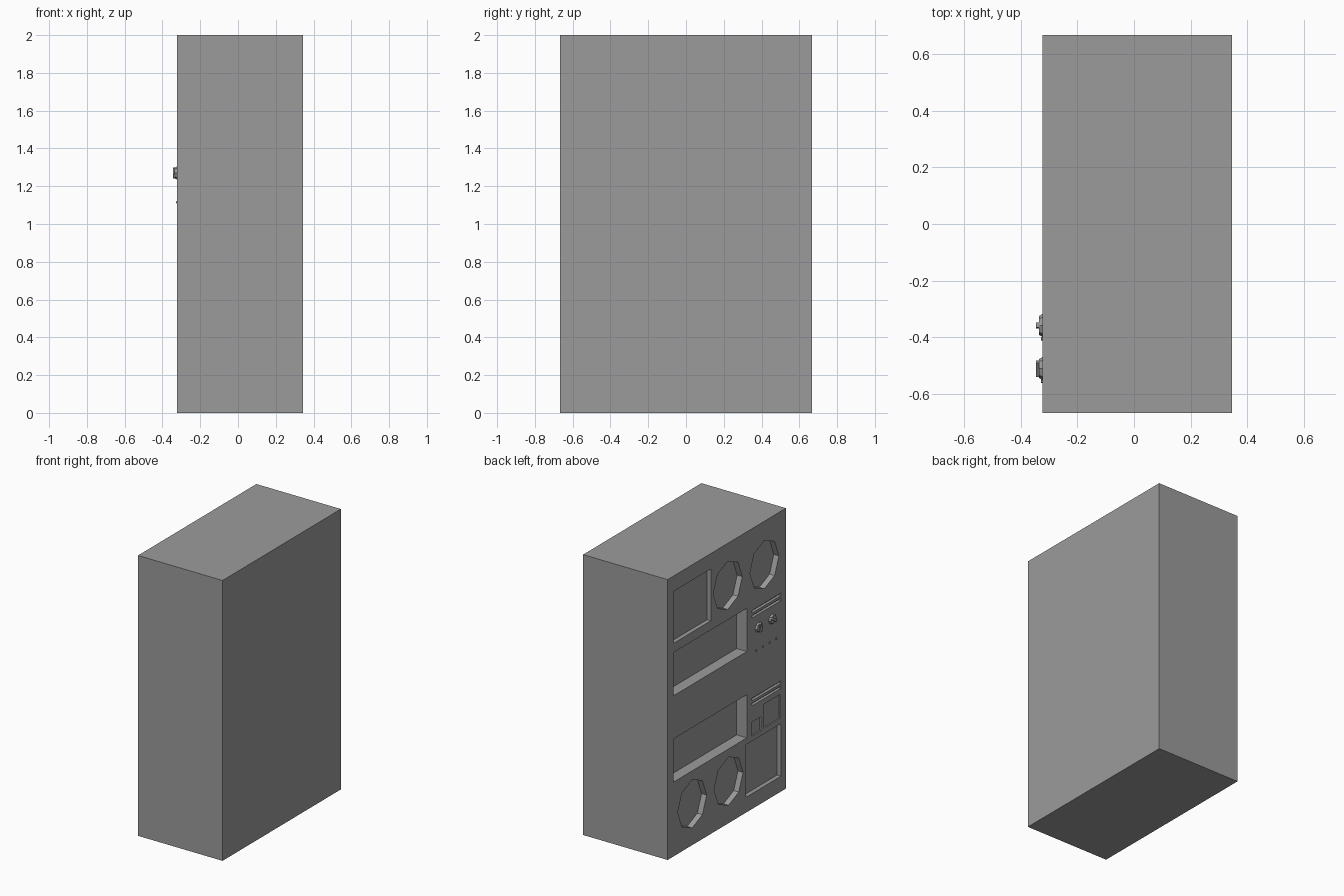
import bpy, bmesh, math

cube = bpy.data.objects.get("Cube")
if cube:
    bpy.data.objects.remove(cube, do_unlink=True)

FACE = -0.322   # x of the detailed side
BACK = 0.345

grey = bpy.data.materials.new("matte grey")
grey.use_nodes = True
grey.diffuse_color = (0.33, 0.33, 0.33, 1)
grey.node_tree.nodes["Principled BSDF"].inputs["Base Color"].default_value = (0.33, 0.33, 0.33, 1)


def rect(y0, y1, z0, z1):
    return [(y0, z0), (y1, z0), (y1, z1), (y0, z1)]


def ngon(y, z, r, sides=8, rz=None):
    steps = [2 * math.pi * i / sides for i in range(sides)]
    return [(y + r * math.cos(a), z + (rz or r) * math.sin(a)) for a in steps]


def bar(y, z, length, width, angle):
    c, s = math.cos(angle), math.sin(angle)
    corners = rect(-length / 2, length / 2, -width / 2, width / 2)
    return [(y + u * c - v * s, z + u * s + v * c) for u, v in corners]


def prism(bm, outline, x0, x1, taper=1.0):
    """Extrude a side-on outline along x; taper shrinks the x0 end."""
    cy = sum(p[0] for p in outline) / len(outline)
    cz = sum(p[1] for p in outline) / len(outline)
    outer = [bm.verts.new((x0, cy + (y - cy) * taper, cz + (z - cz) * taper)) for y, z in outline]
    inner = [bm.verts.new((x1, y, z)) for y, z in outline]
    bm.faces.new(outer)
    bm.faces.new(inner[::-1])
    n = len(outline)
    for i in range(n):
        j = (i + 1) % n
        bm.faces.new((outer[i], inner[i], inner[j], outer[j]))


def make(name, bm):
    bmesh.ops.recalc_face_normals(bm, faces=bm.faces)
    mesh = bpy.data.meshes.new(name)
    bm.to_mesh(mesh)
    bm.free()
    mesh.materials.append(grey)
    obj = bpy.data.objects.new(name, mesh)
    bpy.context.collection.objects.link(obj)
    return obj


# Cabinet
bm = bmesh.new()
prism(bm, rect(-0.667, 0.667, 0, 2), FACE, BACK)
cabinet = make("cabinet", bm)

# Recesses: (outline, depth)
recesses = [
    (rect(0.18, 0.60, 1.52, 1.89), 0.03),        # upper square bay
    (rect(-0.61, -0.215, 0.11, 0.485), 0.03),    # lower square bay
    (rect(-0.384, -0.282, 0.52, 0.62), 0.01),    # small panel
    (rect(-0.60, -0.418, 0.525, 0.697), 0.01),   # medium panel
]
for z in (0.53, 1.146):                          # wide slots
    recesses.append((rect(-0.226, 0.60, z, z + 0.308), 0.08))
for y, z in ((-0.011, 1.70), (-0.424, 1.69), (0.39, 0.295), (-0.02, 0.30)):
    recesses.append((ngon(y, z, 0.163, rz=0.172), 0.04))   # round ports
for top in (1.416, 0.79):                        # vent slits
    for k in range(2):
        z = top - 0.036 * k
        recesses.append((rect(-0.61, -0.282, z - 0.018, z), 0.02))

bm = bmesh.new()
for outline, depth in recesses:
    prism(bm, outline, FACE - 0.1, FACE + depth)
cutter = make("recess_cutter", bm)
cutter.hide_render = True

cut = cabinet.modifiers.new("recesses", "BOOLEAN")
cut.operation = "DIFFERENCE"
cut.solver = "EXACT"
cut.object = cutter
graph = bpy.context.evaluated_depsgraph_get()
cut_mesh = bpy.data.meshes.new_from_object(cabinet.evaluated_get(graph))
cabinet.modifiers.clear()
cabinet.data = cut_mesh
bpy.data.objects.remove(cutter, do_unlink=True)

# Rotary knobs with grip bars
for name, y, angle in (("knob_inner", -0.358, 1.5), ("knob_outer", -0.51, 0.6)):
    bm = bmesh.new()
    prism(bm, ngon(y, 1.27, 0.042, rz=0.036), FACE - 0.013, FACE + 0.002, 0.8)
    prism(bm, bar(y, 1.27, 0.058, 0.018, angle), -0.345, FACE - 0.012)
    make(name, bm)

# Indicator studs
bm = bmesh.new()
for k in range(4):
    prism(bm, ngon(-0.33 - 0.075 * k, 1.115, 0.008, 6), FACE - 0.006, FACE + 0.002, 0.7)
make("indicator_studs", bm)
